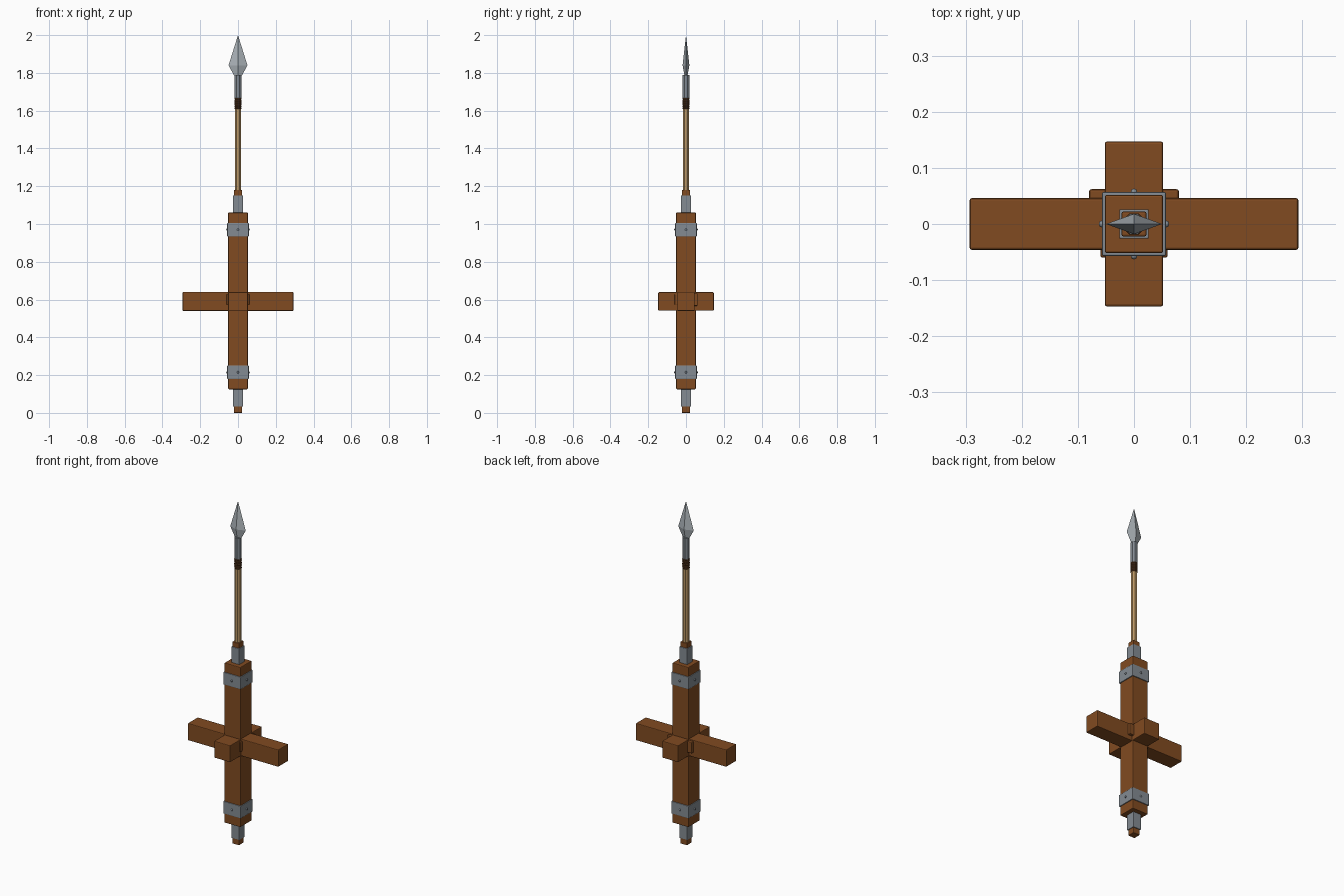
import bpy, bmesh, math
from mathutils import Matrix, Vector

cube = bpy.data.objects.get("Cube")
if cube:
    bpy.data.objects.remove(cube, do_unlink=True)


def material(name, rgb):
    m = bpy.data.materials.new(name)
    m.use_nodes = True
    m.diffuse_color = (*rgb, 1)
    m.node_tree.nodes["Principled BSDF"].inputs["Base Color"].default_value = (*rgb, 1)
    return m


WOOD = material("brown wood", (0.22, 0.07, 0.015))
SHAFT = material("pale wood", (0.50, 0.31, 0.13))
WRAP = material("dark leather", (0.10, 0.04, 0.014))
IRON = material("iron", (0.23, 0.26, 0.29))
STEEL = material("bright steel", (0.40, 0.44, 0.47))


def finish(name, bm, mat, bevel=0):
    bmesh.ops.recalc_face_normals(bm, faces=bm.faces)
    mesh = bpy.data.meshes.new(name)
    bm.to_mesh(mesh)
    bm.free()
    mesh.materials.append(mat)
    ob = bpy.data.objects.new(name, mesh)
    bpy.context.collection.objects.link(ob)
    if bevel:
        mod = ob.modifiers.new("soft edges", "BEVEL")
        mod.width, mod.segments = bevel, 2
    return ob


def box(name, half_x, half_y, z0, z1, mat, y=0, bevel=0.004):
    bm = bmesh.new()
    bmesh.ops.create_cube(bm, size=1)
    for v in bm.verts:
        v.co = (v.co.x * 2 * half_x, y + v.co.y * 2 * half_y, z0 + (v.co.z + 0.5) * (z1 - z0))
    return finish(name, bm, mat, bevel)


def lathe(name, profile, sides, mat):
    """Closed solid from (radius, height) pairs around the z axis."""
    bm = bmesh.new()
    rings = [[bm.verts.new((r * math.cos(a), r * math.sin(a), z))
              for a in (math.tau * (i + 0.5) / sides for i in range(sides))]
             for r, z in profile]
    for low, high in zip(rings, rings[1:]):
        for i in range(sides):
            j = (i + 1) % sides
            bm.faces.new((low[i], low[j], high[j], high[i]))
    bm.faces.new(rings[0])
    bm.faces.new(rings[-1])
    return finish(name, bm, mat)


# Post and crossed beams
box("post", 0.052, 0.052, 0.125, 1.06, WOOD)
box("long_beam", 0.293, 0.046, 0.54, 0.64, WOOD)
box("short_beam", 0.052, 0.147, 0.541, 0.639, WOOD)

# Locking wedges in the joint
box("front_wedge", 0.06, 0.01, 0.57, 0.63, WOOD, y=-0.05)
box("back_wedge", 0.08, 0.01, 0.567, 0.633, WOOD, y=0.052)

# Iron bands with a rivet on each side
for label, z in (("lower", 0.215), ("upper", 0.97)):
    box(label + "_band", 0.057, 0.057, z - 0.036, z + 0.036, IRON, bevel=0.003)
    bm = bmesh.new()
    for k in range(4):
        turn = Matrix.Rotation(k * math.pi / 2, 4, "Z")
        place = Matrix.Translation(turn @ Vector((0.057, 0, z)))
        bmesh.ops.create_uvsphere(bm, u_segments=10, v_segments=6, radius=0.006,
                                  matrix=place)
    rivets = finish(label + "_rivets", bm, IRON)
    rivets.data.shade_smooth()

# Square collars and wooden end caps
box("lower_collar", 0.026, 0.026, 0.033, 0.13, IRON, bevel=0.002)
box("upper_collar", 0.026, 0.026, 1.055, 1.152, IRON, bevel=0.002)
box("lower_cap", 0.022, 0.022, 0, 0.04, WOOD, bevel=0.003)
box("upper_cap", 0.022, 0.022, 1.145, 1.18, WOOD, bevel=0.003)

# Spear shaft, leather binding and socket
lathe("spear_shaft", [(0.018, 1.17), (0.018, 1.63)], 8, SHAFT)
binding = [(0.018, 1.608)]
turns = 6
for i in range(turns):
    z = 1.608 + 0.01 * i
    binding += [(0.0205, z + 0.003), (0.0205, z + 0.007), (0.018, z + 0.01)]
lathe("leather_binding", binding, 8, WRAP)
lathe("spear_socket", [(0.019, 1.665), (0.019, 1.79)], 8, IRON)

# Diamond-section spear blade
bm = bmesh.new()
sections = [(0.02, 0.008, 1.785), (0.05, 0.018, 1.84)]
rings = [[bm.verts.new(c) for c in ((w, 0, z), (0, d, z), (-w, 0, z), (0, -d, z))]
         for w, d, z in sections]
tip = bm.verts.new((0, 0, 2))
bm.faces.new(rings[0])
for i in range(4):
    j = (i + 1) % 4
    bm.faces.new((rings[0][i], rings[0][j], rings[1][j], rings[1][i]))
    bm.faces.new((rings[1][i], rings[1][j], tip))
finish("spear_blade", bm, STEEL)
